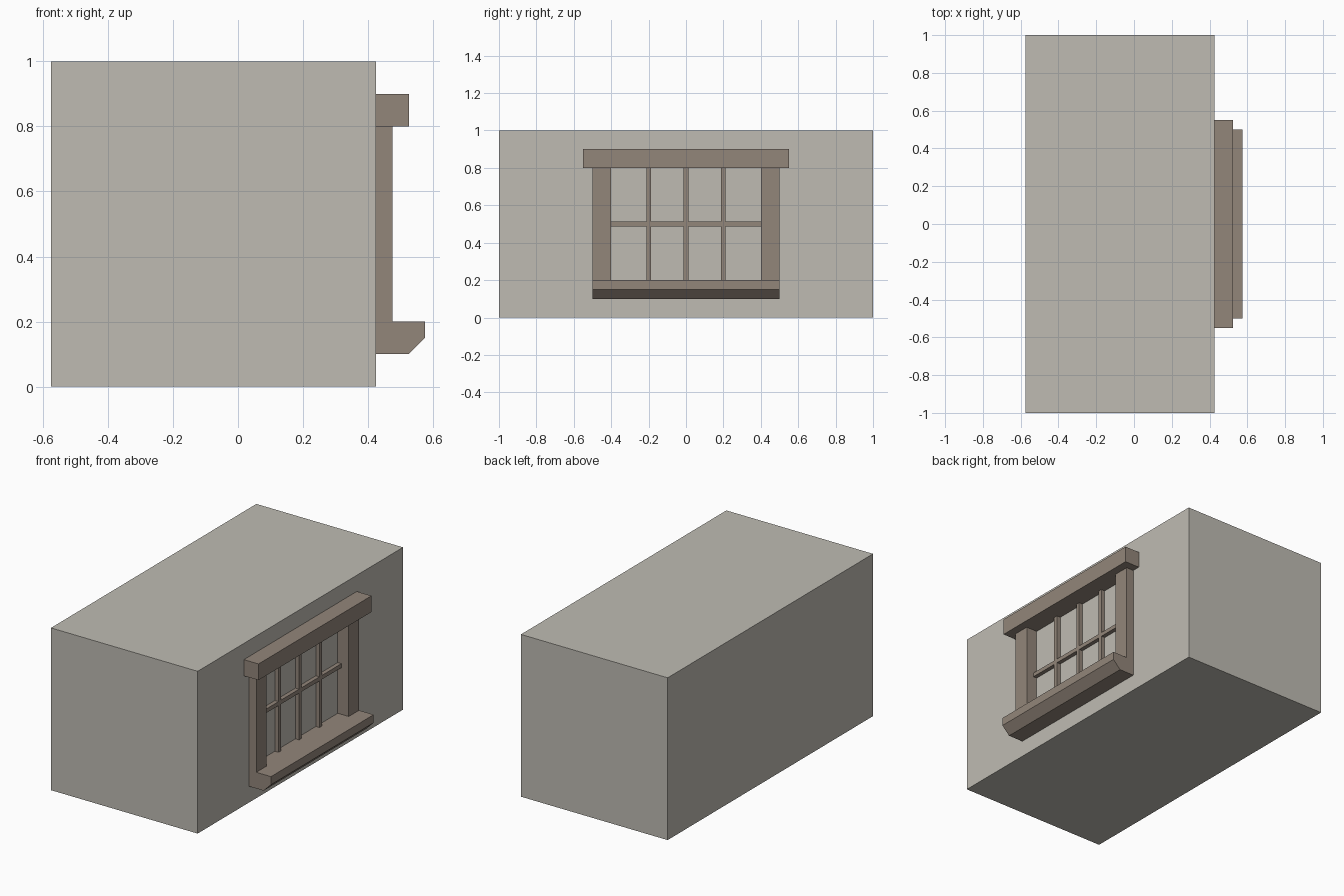
import bpy, bmesh

if "Cube" in bpy.data.objects:
    bpy.data.objects.remove(bpy.data.objects["Cube"])


def material(name, rgb):
    m = bpy.data.materials.new(name)
    m.diffuse_color = (*rgb, 1)
    m.use_nodes = True
    m.node_tree.nodes["Principled BSDF"].inputs["Base Color"].default_value = m.diffuse_color
    return m


STONE = material("warm_grey_wall", (0.52, 0.50, 0.45))
WOOD = material("brown_wood", (0.29, 0.238, 0.195))

WALL = 0.425      # outer wall plane
PANE = 0.40       # recessed pane plane
BAR = 0.025       # glazing bar width


def prism(name, profile, y0, y1, mat):
    """Extrude an x-z profile along y."""
    bm = bmesh.new()
    face = bm.faces.new([bm.verts.new((x, y0, z)) for x, z in profile])
    ext = bmesh.ops.extrude_face_region(bm, geom=[face])
    verts = [v for v in ext["geom"] if isinstance(v, bmesh.types.BMVert)]
    bmesh.ops.translate(bm, vec=(0, y1 - y0, 0), verts=verts)
    bmesh.ops.recalc_face_normals(bm, faces=bm.faces)
    me = bpy.data.meshes.new(name)
    bm.to_mesh(me)
    bm.free()
    me.materials.append(mat)
    ob = bpy.data.objects.new(name, me)
    bpy.context.collection.objects.link(ob)
    return ob


def box(name, x, y, z, mat):
    profile = [(x[0], z[0]), (x[1], z[0]), (x[1], z[1]), (x[0], z[1])]
    return prism(name, profile, y[0], y[1], mat)


# Wall block with a shallow window recess
wall = box("wall_block", (-0.575, WALL), (-1, 1), (0, 1), STONE)
cutter = box("recess_cutter", (PANE, 0.6), (-0.45, 0.45), (0.15, 0.85), STONE)
cutter.hide_render = True
cutter.hide_set(True)
cut = wall.modifiers.new("recess", "BOOLEAN")
cut.operation = "DIFFERENCE"
cut.solver = "EXACT"
cut.object = cutter

# Header beam and chamfered sill
box("header", (PANE, 0.525), (-0.55, 0.55), (0.8, 0.9), WOOD)
prism("sill", [(PANE, 0.1), (0.525, 0.1), (0.575, 0.15), (0.575, 0.2), (PANE, 0.2)],
      -0.5, 0.5, WOOD)

# Side posts
for side, y in (("front", (-0.5, -0.4)), ("back", (0.4, 0.5))):
    box(side + "_post", (PANE, 0.475), y, (0.2, 0.8), WOOD)

# Glazing bars
for i, y in enumerate((-0.2, 0, 0.2)):
    box(f"upright_bar_{i + 1}", (PANE, WALL), (y - BAR / 2, y + BAR / 2), (0.2, 0.8), WOOD)
box("cross_bar", (PANE, WALL), (-0.4, 0.4), (0.5 - BAR / 2, 0.5 + BAR / 2), WOOD)
